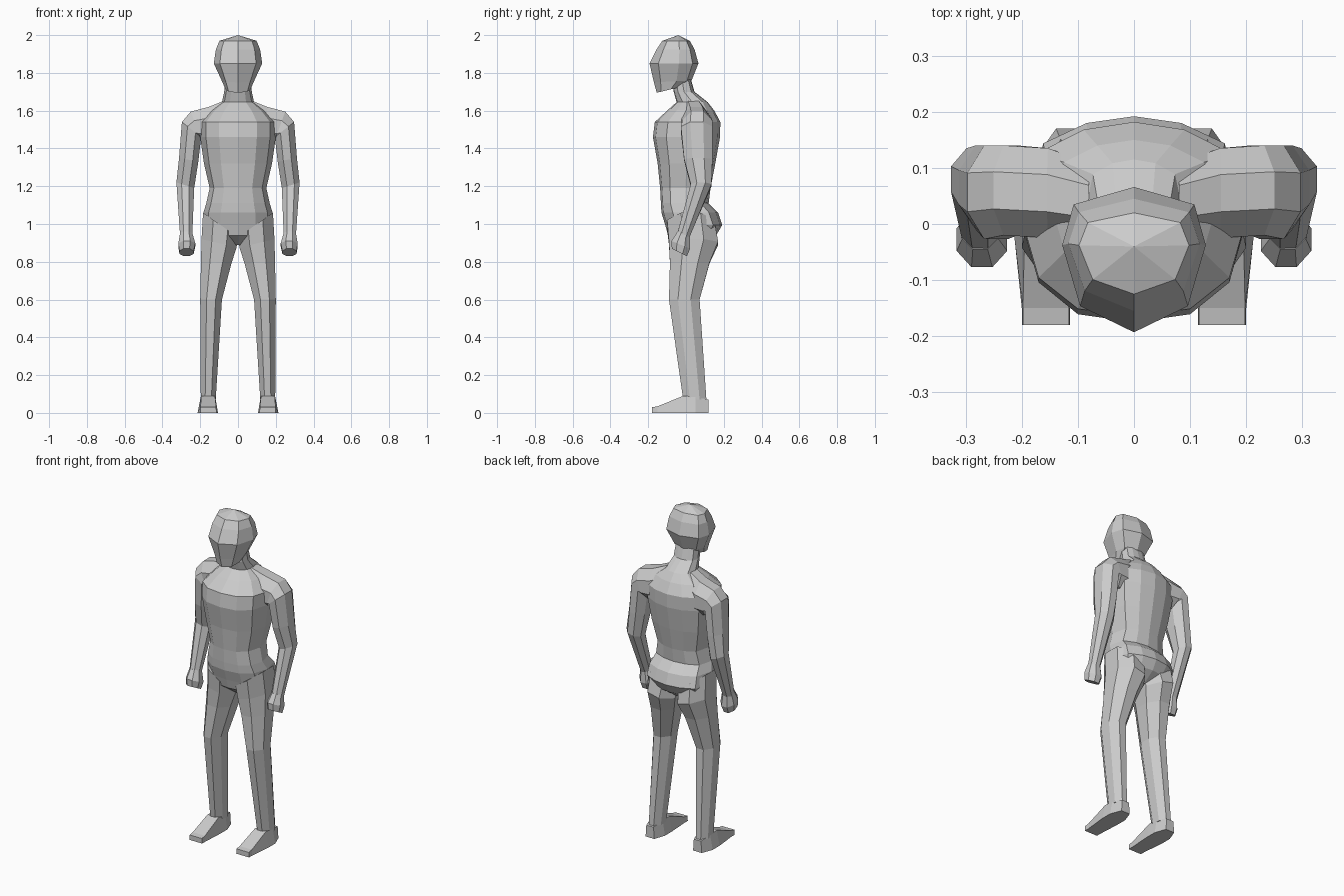
import bpy, bmesh, math

if "Cube" in bpy.data.objects:
    bpy.data.objects.remove(bpy.data.objects["Cube"])

skin = bpy.data.materials.new("light_grey")
skin.diffuse_color = (0.6, 0.6, 0.6, 1)
skin.use_nodes = True
skin.node_tree.nodes["Principled BSDF"].inputs["Base Color"].default_value = skin.diffuse_color


def loft(name, rings, mirror=False, tip=None):
    """Skin a list of equal-length rings; optional pointed end and x mirror."""
    bm = bmesh.new()
    vs = [[bm.verts.new(p) for p in r] for r in rings]
    n = len(rings[0])
    for a, b in zip(vs, vs[1:]):
        for i in range(n):
            j = (i + 1) % n
            bm.faces.new((a[i], a[j], b[j], b[i]))
    bm.faces.new(vs[0][::-1])
    if tip:
        t = bm.verts.new(tip)
        for i in range(n):
            bm.faces.new((vs[-1][i], vs[-1][(i + 1) % n], t))
    else:
        bm.faces.new(vs[-1])
    bmesh.ops.recalc_face_normals(bm, faces=bm.faces)
    me = bpy.data.meshes.new(name)
    bm.to_mesh(me)
    bm.free()
    me.materials.append(skin)
    ob = bpy.data.objects.new(name, me)
    bpy.context.collection.objects.link(ob)
    if mirror:
        m = ob.modifiers.new("mirror", 'MIRROR')
        m.use_clip = False
        m.use_mirror_merge = False
    return ob


def body_ring(profile, z, hw, yf, yb, lift=0):
    """Symmetric ring; profile = (width share, depth share), lift raises the back."""
    half = [(w * hw, yf + d * (yb - yf), z + d * lift) for w, d in profile]
    return half + [(-x, y, h) for x, y, h in half[-2:0:-1]]


def limb_ring(inner, outer, yf, yb, slope=0):
    """Octagon between inner and outer (x, z) points, spanning yf to yb."""
    pts = []
    for k in range(8):
        a = math.radians(22.5 + 45 * k)
        c, s = (f(a) / math.cos(math.pi / 8) for f in (math.cos, math.sin))
        t = (1 + c) / 2
        y = (yf + yb) / 2 + s * (yb - yf) / 2
        pts.append((inner[0] + t * (outer[0] - inner[0]), y,
                    inner[1] + t * (outer[1] - inner[1]) + s * slope))
    return pts


# Torso, pelvis and neck
trunk = [(0, 0), (.5, .04), (.85, .2), (1, .5), (.86, .84), (.45, .96), (0, 1)]
torso = [(.89, .03, -.03, .09), (.94, .165, -.095, .16), (.995, .188, -.11, .192),
         (1.06, .183, -.13, .17), (1.11, .168, -.133, .12), (1.19, .15, -.137, .13),
         (1.32, .18, -.15, .155), (1.46, .2, -.175, .18), (1.54, .2, -.165, .182),
         (1.6, .145, -.10, .15), (1.645, .085, -.05, .115), (1.7, .073, -.065, .045),
         (1.77, .07, -.07, .025)]
loft("torso", [body_ring(trunk, *r) for r in torso])

# Head with a ridge down the face
skull = [(0, 0), (.75, .18), (1, .6), (.84, .88), (0, 1)]
head = [(1.695, .066, -.155, -.03, .03), (1.75, .085, -.17, .03, .01),
        (1.85, .128, -.193, .066), (1.925, .117, -.155, .045), (1.97, .098, -.125, .02)]
loft("head", [body_ring(skull, *r) for r in head], tip=(0, -.04, 2.0))

# Arms, shoulder to wrist
arm = [((.08, 1.44), (.08, 1.65), -.03, .11), ((.15, 1.42), (.155, 1.62), -.025, .135),
       ((.19, 1.43), (.25, 1.595), -.02, .14), ((.195, 1.46), (.297, 1.54), -.027, .14),
       ((.21, 1.33), (.312, 1.35), -.01, .14), ((.232, 1.19), (.326, 1.22), .025, .135),
       ((.242, .94), (.306, .93), -.05, .02)]
loft("arm", [limb_ring(*r) for r in arm], mirror=True)

# Hands
hand = [((.242, .95), (.306, .95), -.045, .02, -.01), ((.226, .89), (.316, .89), -.077, .022, -.02),
        ((.235, .85), (.31, .85), -.075, .005, -.02)]
loft("hand", [limb_ring(*r) for r in hand], mirror=True)

# Legs, hip to ankle
leg = [((.0, .93), (.185, 1.06), -.10, .15), ((.008, .875), (.193, .92), -.09, .17),
       ((.035, .79), (.196, .8), -.085, .125), ((.085, .6), (.2, .6), -.09, .072),
       ((.118, .07), (.197, .07), -.015, .108)]
loft("leg", [limb_ring(*r) for r in leg], mirror=True)

# Feet, heel to toe: y, sole span, top span, top height
foot = [(.118, .13, .188, .135, .183, .07), (.05, .106, .214, .12, .197, .085),
        (-.015, .106, .214, .122, .195, .09), (-.15, .114, .2, .116, .198, .035),
        (-.18, .114, .2, .116, .198, .03)]
loft("foot", [[(a, y, 0), (b, y, 0), (d, y, h), (c, y, h)] for y, a, b, c, d, h in foot], mirror=True)
